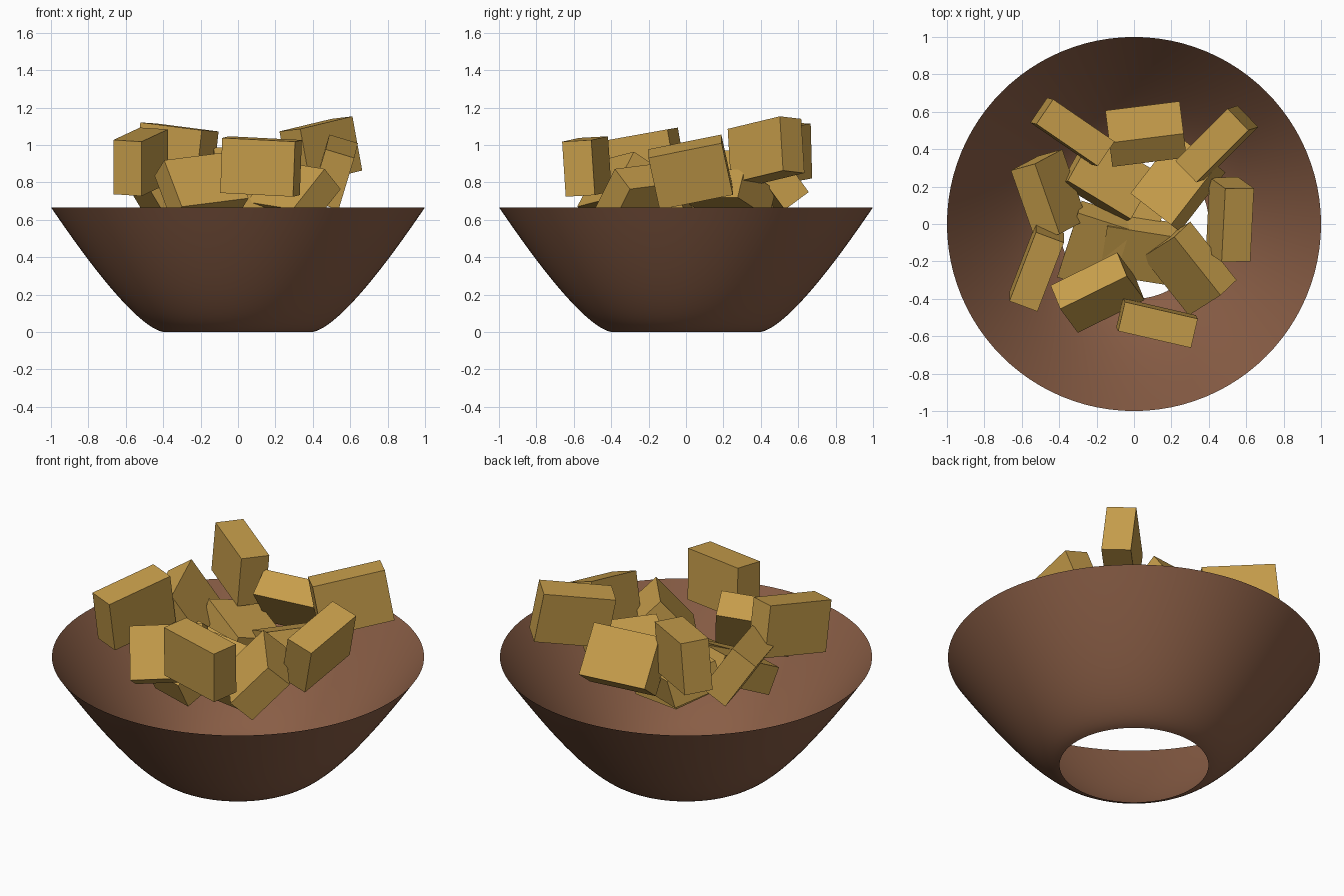
import bpy, bmesh, math
from mathutils import Vector, Matrix

if "Cube" in bpy.data.objects:
    bpy.data.objects.remove(bpy.data.objects["Cube"])


def material(name, color):
    m = bpy.data.materials.new(name)
    m.diffuse_color = (*color, 1)
    m.use_nodes = True
    m.node_tree.nodes["Principled BSDF"].inputs["Base Color"].default_value = m.diffuse_color
    return m


def finish(bm, name, mat):
    me = bpy.data.meshes.new(name)
    bm.to_mesh(me)
    bm.free()
    me.materials.append(mat)
    ob = bpy.data.objects.new(name, me)
    bpy.context.collection.objects.link(ob)
    return ob


brown = material("brown_clay", (0.25, 0.11, 0.06))
gold = material("golden_block", (0.57, 0.34, 0.07))

# Bowl: thin curved wall, open at the rim and at the foot
P0, P1, P2 = Vector((0.4, 0)), Vector((0.575, 0.04)), Vector((1, 0.667))
RINGS, SEGS = 20, 96
bm = bmesh.new()
rings = []
for i in range(RINGS + 1):
    t = i / RINGS
    p = P0 * (1 - t) ** 2 + P1 * 2 * t * (1 - t) + P2 * t * t
    rings.append([bm.verts.new((p.x * math.cos(a), p.x * math.sin(a), p.y))
                  for a in (2 * math.pi * k / SEGS for k in range(SEGS))])
for lo, hi in zip(rings, rings[1:]):
    for k in range(SEGS):
        n = (k + 1) % SEGS
        f = bm.faces.new((lo[k], lo[n], hi[n], hi[k]))
        f.smooth = True
finish(bm, "bowl", brown)

# Blocks: one size, each with a centre, a long axis and a middle axis
SIZE = (0.40, 0.295, 0.16)


def block(name, centre, u, v):
    u = Vector(u).normalized()
    v = Vector(v)
    v = (v - u * v.dot(u)).normalized()
    rot = Matrix((u, v, u.cross(v))).transposed().to_4x4()
    bm = bmesh.new()
    bmesh.ops.create_cube(bm, size=1,
                          matrix=Matrix.Translation(centre) @ rot @ Matrix.Diagonal((*SIZE, 1)))
    finish(bm, name, gold)


# Upper ring of blocks
upper = [
    ((-.329, .492, .950), (.35, -.24, -.045), (-.035, .01, -.29)),
    ((.064, .481, .820), (.40, .05, 0), (-.02, .175, -.24)),
    ((.443, .428, .968), (.27, .27, .065), (.055, .02, -.285)),
    ((.513, .024, .855), (.02, .396, .08), (-.085, .06, -.28)),
    ((.297, -.238, .730), (.25, -.315, -.04), (-.17, -.10, -.21)),
    ((.123, -.530, .885), (.39, -.09, -.02), (-.015, .02, -.29)),
    ((-.195, -.367, .775), (.355, .175, .045), (.09, -.13, -.25)),
    ((-.520, -.230, .910), (-.15, -.39, -.07), (0, .05, -.29)),
    ((-.455, .155, .795), (.13, -.37, -.04), (.15, .08, -.25)),
]
# Lower layer in the middle
lower = [
    ((-.135, .245, .688), (.33, -.20, -.06), (.16, .24, -.07)),
    ((.235, .220, .740), (.24, .31, 0), (-.22, .17, -.11)),
    ((-.205, -.125, .620), (-.11, -.34, -.17), (.285, -.09, 0)),
    ((.040, -.135, .640), (.38, -.06, 0), (-.03, -.26, -.14)),
    ((0, .05, .570), (.05, .40, 0), (.30, -.03, 0)),
]
for i, args in enumerate(upper):
    block(f"upper_block_{i + 1}", *args)
for i, args in enumerate(lower):
    block(f"lower_block_{i + 1}", *args)
